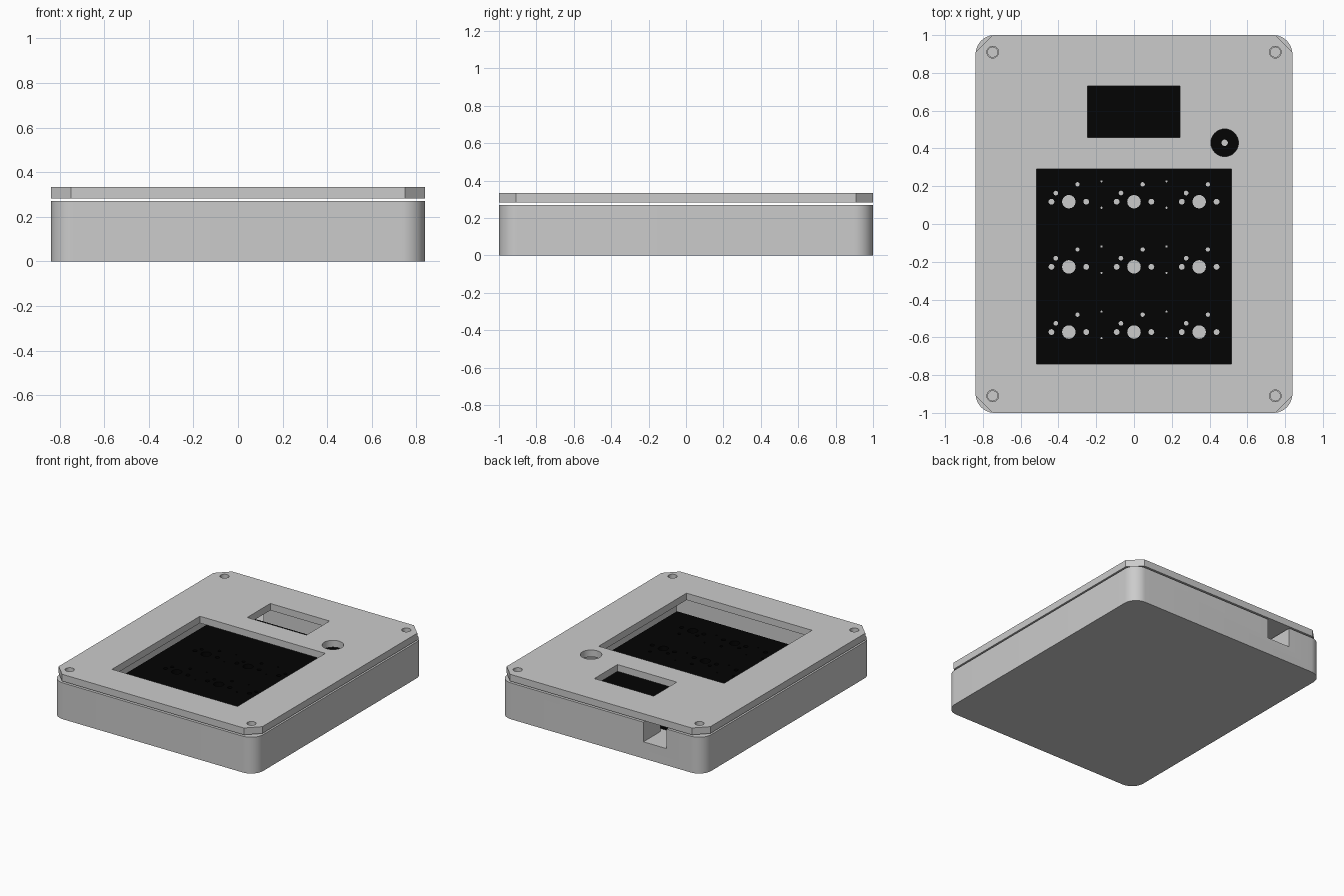
import bpy, bmesh, math

if "Cube" in bpy.data.objects:
    bpy.data.objects.remove(bpy.data.objects["Cube"])


def material(name, v):
    m = bpy.data.materials.new(name)
    m.diffuse_color = (v, v, v, 1)
    m.use_nodes = True
    m.node_tree.nodes["Principled BSDF"].inputs["Base Color"].default_value = m.diffuse_color
    return m


GREY = material("case grey", 0.6)
BLACK = material("board black", 0.001)


def rect(x0, x1, y0, y1):
    return [(x0, y0), (x1, y0), (x1, y1), (x0, y1)]


def circle(x, y, r, n=24):
    return [(x + r * math.cos(2 * math.pi * i / n), y + r * math.sin(2 * math.pi * i / n)) for i in range(n)]


def rounded(w, d, r, n):
    """Rectangle outline with rounded corners, or chamfered ones when n is 1."""
    pts = []
    for k, (sx, sy) in enumerate([(1, 1), (-1, 1), (-1, -1), (1, -1)]):
        for i in range(n + 1):
            a = math.pi / 2 * (k + i / n)
            pts.append((sx * (w - r) + r * math.cos(a), sy * (d - r) + r * math.sin(a)))
    return pts


def plate(name, loops, z0, z1, mat):
    """Extrude an outline (first loop) with holes (other loops) from z0 to z1."""
    cu = bpy.data.curves.new(name + "_profile", 'CURVE')
    cu.dimensions, cu.fill_mode, cu.extrude = '2D', 'BOTH', (z1 - z0) / 2
    for loop in loops:
        sp = cu.splines.new('POLY')
        sp.points.add(len(loop) - 1)
        for p, (x, y) in zip(sp.points, loop):
            p.co = (x, y, 0, 1)
        sp.use_cyclic_u = True
    tmp = bpy.data.objects.new(name + "_profile", cu)
    bpy.context.collection.objects.link(tmp)
    dg = bpy.context.evaluated_depsgraph_get()
    me = bpy.data.meshes.new_from_object(tmp.evaluated_get(dg))
    bpy.data.objects.remove(tmp)
    bm = bmesh.new()
    bm.from_mesh(me)
    bmesh.ops.remove_doubles(bm, verts=bm.verts, dist=1e-5)
    bmesh.ops.translate(bm, verts=bm.verts, vec=(0, 0, (z0 + z1) / 2))
    bmesh.ops.recalc_face_normals(bm, faces=bm.faces)
    bm.to_mesh(me)
    bm.free()
    me.name = name
    me.materials.clear()
    me.materials.append(mat)
    ob = bpy.data.objects.new(name, me)
    bpy.context.collection.objects.link(ob)
    return ob


def cut(ob, cutter):
    mod = ob.modifiers.new("cut", 'BOOLEAN')
    mod.operation, mod.solver, mod.object = 'DIFFERENCE', 'EXACT', cutter
    bpy.context.view_layer.objects.active = ob
    bpy.ops.object.modifier_apply(modifier=mod.name)
    bpy.data.objects.remove(cutter)


def smooth(ob):
    bpy.ops.object.select_all(action='DESELECT')
    ob.select_set(True)
    bpy.context.view_layer.objects.active = ob
    bpy.ops.object.shade_smooth_by_angle(angle=math.radians(30))


SCREWS = [(sx * 0.748, sy * 0.91) for sx in (-1, 1) for sy in (-1, 1)]

# Case base: rounded block with a cavity, a cable notch in the back and screw holes
base = plate("case_base", [rounded(0.838, 1.0, 0.1, 12)], 0, 0.27, GREY)
cut(base, plate("cavity", [rect(-0.64, 0.64, -0.8, 0.8)], 0.124, 0.4, GREY))
cut(base, plate("cable_notch", [rect(-0.54, -0.35, 0.75, 1.1)], 0.124, 0.4, GREY))
for x, y in SCREWS:
    cut(base, plate("screw_hole", [circle(x, y, 0.026)], 0.09, 0.4, GREY))
smooth(base)

# Lid: chamfered plate with key, display, knob and screw openings
lid = plate("lid", [rounded(0.838, 1.0, 0.09, 1),
                    rect(-0.517, 0.515, -0.742, 0.291),
                    rect(-0.245, 0.243, 0.458, 0.73),
                    circle(0.48, 0.43, 0.073, 32)]
            + [circle(x, y, 0.031) for x, y in SCREWS], 0.282, 0.333, GREY)
smooth(lid)

# Circuit board: switch, pin, diode and knob holes
holes = [circle(0.48, 0.43, 0.017, 16)]
for y in (0.118, -0.227, -0.572):
    for x in (-0.345, 0, 0.345):
        for dx, dy, r in [(0, 0, 0.036), (-0.092, 0, 0.0155), (0.092, 0, 0.0155),
                          (-0.069, 0.046, 0.0125), (0.046, 0.092, 0.0115)]:
            holes.append(circle(x + dx, y + dy, r, 16))
    for x in (-0.172, 0.172):
        for dy in (0.108, -0.032):
            holes.append(circle(x, y + dy, 0.006, 8))
board = plate("circuit_board", [rect(-0.61, 0.61, -0.765, 0.765)] + holes, 0.127, 0.164, BLACK)
smooth(board)
